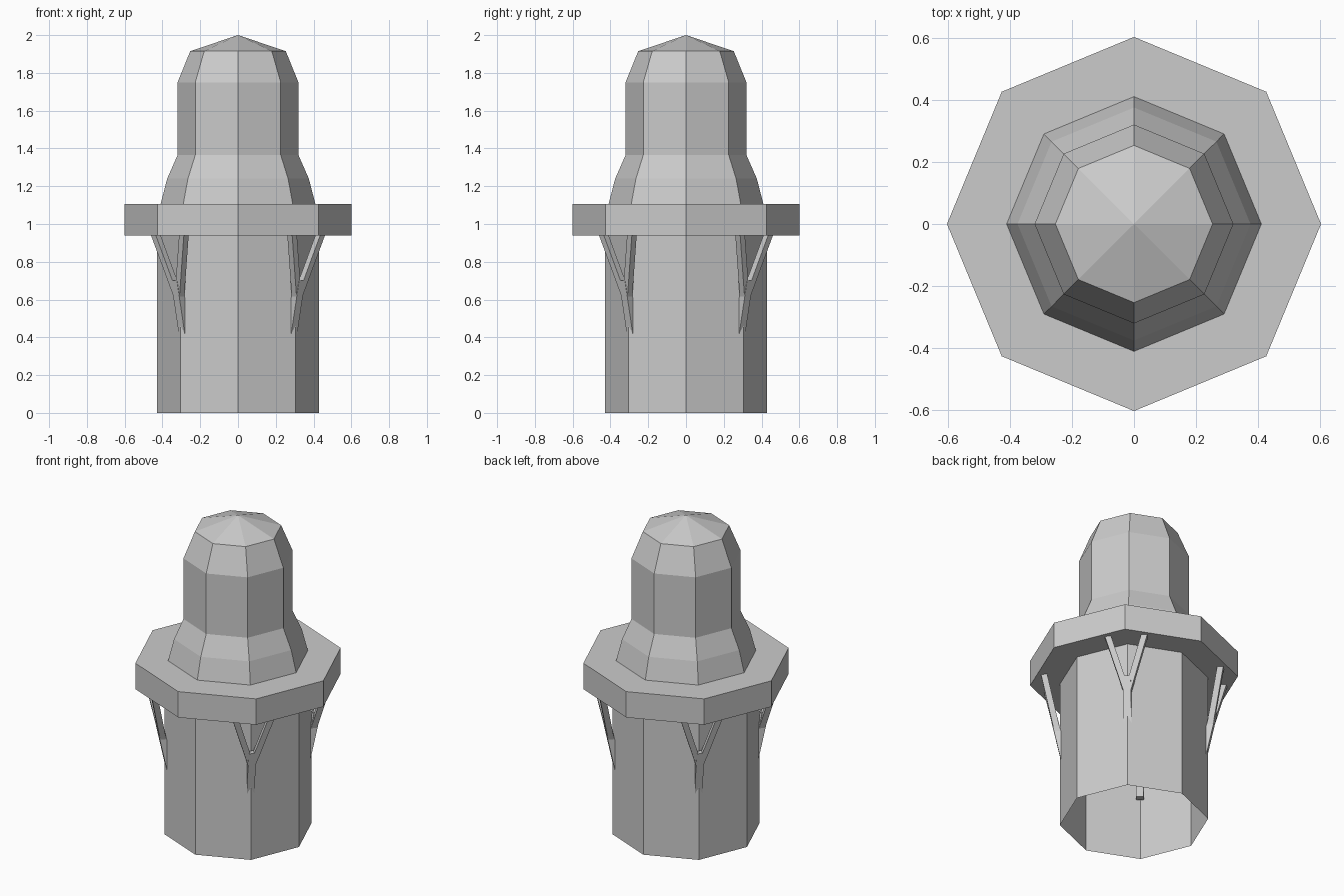
import bpy
import bmesh
from math import cos, sin, pi
from mathutils import Vector

cube = bpy.data.objects.get("Cube")
if cube:
    bpy.data.objects.remove(cube, do_unlink=True)

GREY = (0.6, 0.6, 0.6, 1.0)
grey = bpy.data.materials.new("plain grey")
grey.use_nodes = True
grey.diffuse_color = GREY
grey.node_tree.nodes["Principled BSDF"].inputs["Base Color"].default_value = GREY


def add_object(name, bm):
    mesh = bpy.data.meshes.new(name)
    bm.to_mesh(mesh)
    bm.free()
    mesh.materials.append(grey)
    obj = bpy.data.objects.new(name, mesh)
    bpy.context.collection.objects.link(obj)
    return obj


def octagon_lathe(name, profile):
    """Sweep (radius, height) points round eight sides, corners on the axes."""
    bm = bmesh.new()
    rings = []
    for r, z in profile:
        if r == 0:
            rings.append([bm.verts.new((0, 0, z))] * 8)
        else:
            rings.append([bm.verts.new((r * cos(i * pi / 4), r * sin(i * pi / 4), z))
                          for i in range(8)])
    for low, high in zip(rings, rings[1:]):
        for i in range(8):
            j = (i + 1) % 8
            corners = [low[i], low[j], high[j], high[i]]
            bm.faces.new(list(dict.fromkeys(corners)))
    return add_object(name, bm)


def beam(bm, start, end, width, depth, outward):
    """Box with level ends running from start to end."""
    side = Vector((-outward.y, outward.x, 0))
    ends = []
    for p in (start, end):
        ends.append([bm.verts.new(p + side * (a * width / 2) + outward * (b * depth / 2))
                     for a, b in ((-1, -1), (-1, 1), (1, 1), (1, -1))])
    low, high = ends
    bm.faces.new(low)
    bm.faces.new(high[::-1])
    for i in range(4):
        j = (i + 1) % 4
        bm.faces.new((low[i], high[i], high[j], low[j]))
    bmesh.ops.recalc_face_normals(bm, faces=bm.faces[:])


# Hollow lower body, open underneath
octagon_lathe("lower_body", [(0.43, 0), (0.43, 0.94)])

# Overhanging balcony slab
octagon_lathe("balcony", [(0.43, 0.94), (0.602, 0.94), (0.602, 1.105), (0.41, 1.105)])

# Upper tower with flared foot and low pointed cap
octagon_lathe("upper_tower", [(0.41, 1.105), (0.375, 1.24), (0.32, 1.365),
                              (0.32, 1.75), (0.253, 1.915), (0, 2.0)])

# Forked braces on the four diagonal corners, leaning outwards
for label, turn in (("back_left", 1), ("back_right", 3), ("front_right", 5), ("front_left", 7)):
    outward = Vector((cos(turn * pi / 4), sin(turn * pi / 4), 0))
    side = Vector((-outward.y, outward.x, 0))

    def point(offset, z):
        return outward * (0.46 + 0.21 * (z - 0.7)) + side * offset + Vector((0, 0, z))

    bm = bmesh.new()
    beam(bm, point(0, 0.385), point(0, 0.7), 0.045, 0.04, outward)
    for s in (-1, 1):
        beam(bm, point(0.004 * s, 0.615), point(0.108 * s, 0.95), 0.036, 0.036, outward)
    add_object(label + "_brace", bm)
